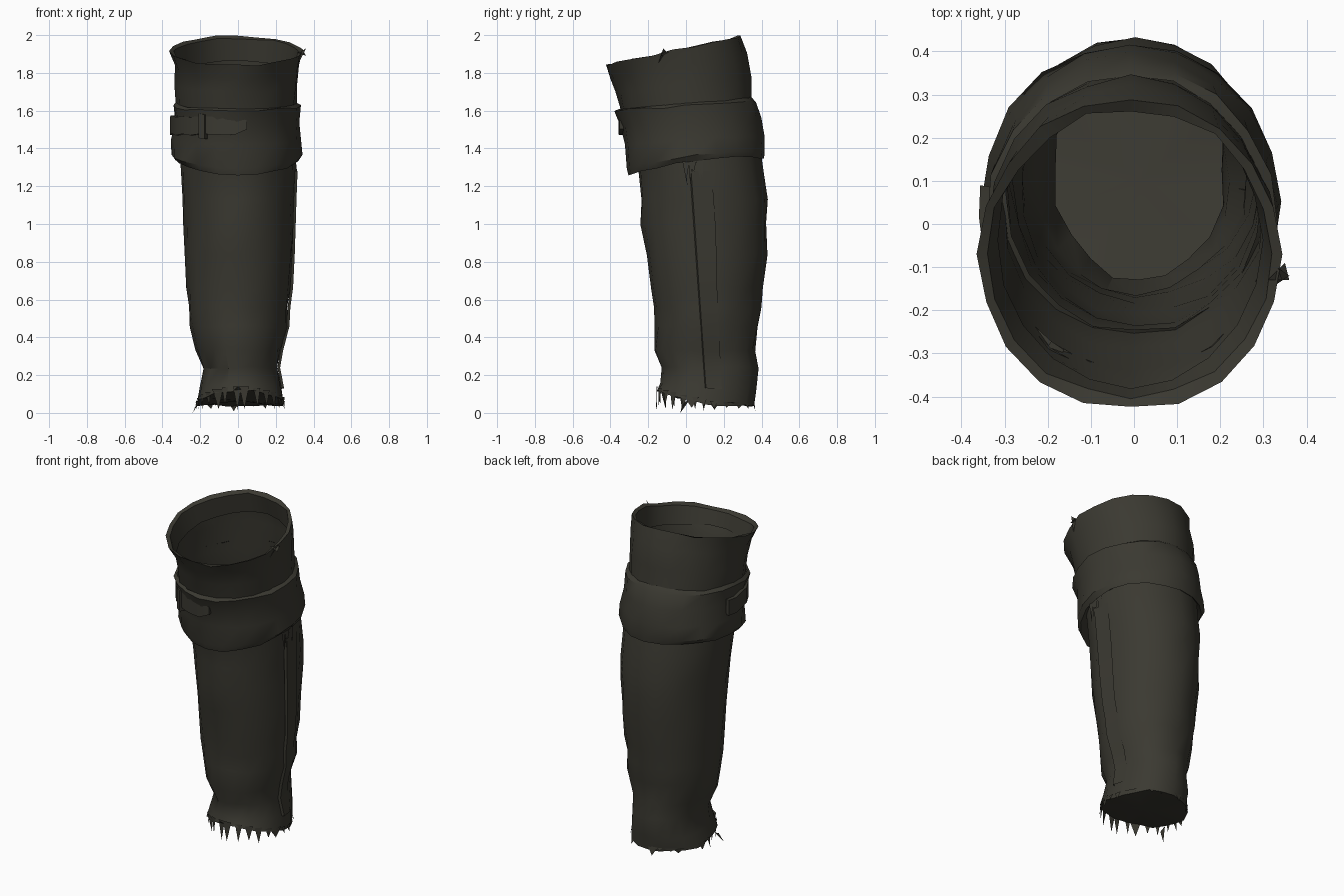
import bpy, bmesh, math, random
from mathutils import Vector

if "Cube" in bpy.data.objects:
    bpy.data.objects.remove(bpy.data.objects["Cube"])

random.seed(4)
N = 20

cloth = bpy.data.materials.new("dark olive cloth")
cloth.diffuse_color = (0.043, 0.041, 0.031, 1)
cloth.use_nodes = True
cloth.node_tree.nodes["Principled BSDF"].inputs["Base Color"].default_value = cloth.diffuse_color


def finish(name, bm, fix=True):
    if fix:
        bmesh.ops.recalc_face_normals(bm, faces=bm.faces)
    me = bpy.data.meshes.new(name)
    bm.to_mesh(me)
    bm.free()
    me.materials.append(cloth)
    ob = bpy.data.objects.new(name, me)
    bpy.context.collection.objects.link(ob)
    bpy.ops.object.select_all(action='DESELECT')
    ob.select_set(True)
    bpy.context.view_layer.objects.active = ob
    bpy.ops.object.shade_smooth_by_angle(angle=math.radians(32))
    return ob


def ring_point(ring, a):
    """ring = z front, z side, z back, x left, x right, y front, y back"""
    zf, zs, zb, xl, xr, yf, yb = ring
    s, c = math.sin(a), math.cos(a)
    z = zs + s * (zb - zf) / 2 + s * s * ((zb + zf) / 2 - zs)
    return Vector(((xl + xr) / 2 + c * (xr - xl) / 2,
                   (yf + yb) / 2 + s * (yb - yf) / 2, z))


def loft(name, rings, wrinkle, cap=False):
    bm = bmesh.new()
    rows = []
    for r in rings:
        row = []
        for i in range(N):
            a = 2 * math.pi * i / N
            p = ring_point(r, a)
            k = random.uniform(-wrinkle, wrinkle)
            p += Vector((math.cos(a) * k, math.sin(a) * k, random.uniform(-wrinkle, wrinkle)))
            row.append(bm.verts.new(p))
        rows.append(row)
    for lo, hi in zip(rows, rows[1:]):
        for i in range(N):
            j = (i + 1) % N
            bm.faces.new((lo[i], lo[j], hi[j], hi[i]))
    if cap:
        mid = bm.verts.new(sum((v.co for v in rows[0]), Vector()) / N)
        for i in range(N):
            bm.faces.new((rows[0][(i + 1) % N], rows[0][i], mid))
    return finish(name, bm)


def flat(z, *xy):
    return (z, z, z) + xy


# leg tube: closed near the hem, flared slanting mouth with a turned-in lip
leg = [
    (0.12, 0.05, 0.04, -0.22, 0.245, -0.155, 0.36),
    (0.16, 0.13, 0.12, -0.205, 0.23, -0.14, 0.375),
    flat(0.24, -0.185, 0.21, -0.135, 0.385),
    flat(0.33, -0.22, 0.225, -0.17, 0.37),
    flat(0.46, -0.25, 0.26, -0.16, 0.385),
    flat(0.56, -0.26, 0.265, -0.175, 0.395),
    flat(0.66, -0.27, 0.28, -0.18, 0.40),
    flat(0.84, -0.28, 0.29, -0.21, 0.425),
    flat(1.00, -0.285, 0.295, -0.235, 0.43),
    flat(1.13, -0.295, 0.30, -0.24, 0.43),
    flat(1.28, -0.305, 0.305, -0.25, 0.405),
    (1.42, 1.44, 1.46, -0.31, 0.30, -0.29, 0.38),
    (1.58, 1.60, 1.62, -0.325, 0.31, -0.345, 0.35),
    (1.70, 1.74, 1.78, -0.335, 0.32, -0.37, 0.34),
    (1.77, 1.84, 1.90, -0.335, 0.325, -0.395, 0.32),
    (1.84, 1.92, 1.995, -0.36, 0.345, -0.43, 0.29),
    (1.83, 1.91, 1.98, -0.335, 0.32, -0.405, 0.268),
    (1.74, 1.80, 1.86, -0.315, 0.30, -0.375, 0.30),
]
loft("leg_tube", leg, 0.007, cap=True)

# loose cuff wrapped round the upper leg
cuff = [
    (1.30, 1.36, 1.37, -0.30, 0.30, -0.25, 0.39),
    (1.255, 1.335, 1.35, -0.33, 0.325, -0.305, 0.415),
    (1.29, 1.365, 1.38, -0.355, 0.34, -0.315, 0.42),
    (1.42, 1.45, 1.46, -0.352, 0.332, -0.325, 0.412),
    (1.52, 1.54, 1.56, -0.335, 0.32, -0.345, 0.395),
    (1.60, 1.625, 1.65, -0.345, 0.33, -0.375, 0.37),
    (1.61, 1.64, 1.67, -0.325, 0.31, -0.355, 0.345),
]
loft("cuff", cuff, 0.006)


# straps following the cuff
def strap(name, a0, a1, steps, z0, z1, out, point=0.0):
    bm = bmesh.new()
    rows = []
    for i in range(steps + 1):
        a = math.radians(a0 + (a1 - a0) * i / steps)
        w = random.uniform(-0.006, 0.006)
        t = point if i == 0 else 0.0
        row = []
        for off, z in ((0, z0 + t), (out, z0 + t), (out, z1 - t), (0, z1 - t)):
            p = ring_point(flat(z + w, -0.338 - off, 0.325 + off, -0.335 - off, 0.405 + off), a)
            row.append(bm.verts.new(p))
        rows.append(row)
    for lo, hi in zip(rows, rows[1:]):
        for i in range(4):
            j = (i + 1) % 4
            bm.faces.new((lo[i], lo[j], hi[j], hi[i]))
    bm.faces.new(rows[0])
    bm.faces.new(rows[-1])
    return finish(name, bm)


strap("buckle_strap", -81, -188, 10, 1.475, 1.57, 0.022, 0.025)
strap("strap_loop", -118, -124, 1, 1.455, 1.585, 0.032)

# raised seam overlap down the right side
bm = bmesh.new()
prev = None
for r in leg[1:11]:
    z = r[1]
    a = math.asin(((0.11 - 0.07 * z) - (r[5] + r[6]) / 2) / ((r[6] - r[5]) / 2))
    cur = []
    for da, off in ((0, 0.0), (0.02, 0.014), (0.35, 0.005)):
        p = ring_point(r, a + da)
        cur.append(bm.verts.new(p + Vector((off, 0, 0))))
    if prev:
        for i in range(2):
            bm.faces.new((prev[i], prev[i + 1], cur[i + 1], cur[i]))
    prev = cur
finish("side_seam", bm)


# torn threads and tatters
def tatter(bm, base, side, tip):
    base, side, tip = Vector(base), Vector(side), Vector(tip)
    bm.faces.new([bm.verts.new(p) for p in (base - side, base + side, tip)])


bm = bmesh.new()
for i in range(26):
    a = 2 * math.pi * (i + random.uniform(-0.3, 0.3)) / 26
    p = ring_point(leg[0], a) + Vector((0, 0, 0.02))
    out = Vector((math.cos(a), math.sin(a), 0))
    tip = p + out * random.uniform(-0.015, 0.015)
    tip.z = random.uniform(0.008, 0.04)
    tatter(bm, p, Vector((-out.y, out.x, 0)) * random.uniform(0.012, 0.04), tip)
tatter(bm, (-0.21, 0.0, 0.06), (0, 0.02, 0.01), (-0.24, -0.03, 0.0))
tatter(bm, (0.0, -0.14, 0.11), (0.03, 0, 0), (0.0, -0.175, 0.14))
finish("torn_hem", bm, False)

bm = bmesh.new()
for i in range(6):
    y = -0.01 + 0.018 * i
    tatter(bm, (0.312, y, 1.345), (0, 0.012, 0),
           (0.315, y + random.uniform(-0.03, 0.02), random.uniform(1.17, 1.25)))
finish("cuff_threads", bm, False)

# torn corner at the mouth
bm = bmesh.new()
tatter(bm, (0.315, -0.12, 1.87), (0.0, 0.03, 0.03), (0.36, -0.12, 1.93))
tatter(bm, (0.33, -0.11, 1.91), (0.02, 0.02, 0.0), (0.36, -0.13, 1.89))
finish("torn_corner", bm, False)
